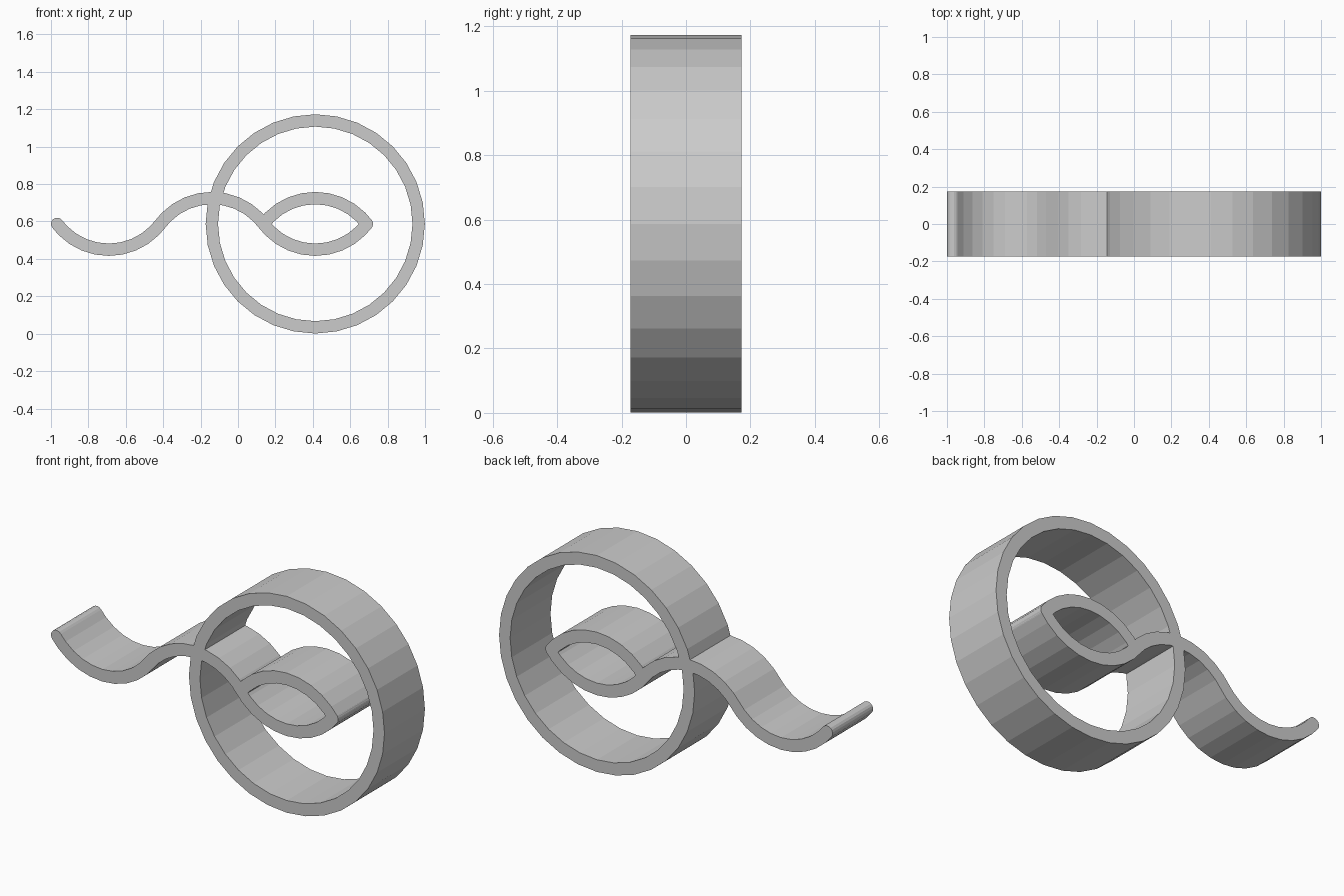
import bpy, bmesh
from math import sin, cos, pi, atan2, hypot, ceil, floor

cube = bpy.data.objects.get("Cube")
if cube:
    bpy.data.objects.remove(cube)

DEPTH = 0.173          # half depth of every strip
HALF = 0.033           # half thickness of every strip
MID = 0.587            # height of the axis
CHORD, SAG = 0.276, 0.138
RADIUS = (CHORD ** 2 + SAG ** 2) / (2 * SAG)
DROP = RADIUS - SAG
STEP = pi / 16

grey = bpy.data.materials.new("grey")
grey.use_nodes = True
COLOUR = (0.6, 0.6, 0.6, 1)
grey.diffuse_color = COLOUR
grey.node_tree.nodes["Principled BSDF"].inputs["Base Color"].default_value = COLOUR


def extrude_outline(name, outline):
    """Solid from a closed x-z outline."""
    bm = bmesh.new()
    face = bm.faces.new([bm.verts.new((x, -DEPTH, z)) for x, z in outline])
    back = bmesh.ops.extrude_face_region(bm, geom=[face])["geom"]
    moved = [v for v in back if isinstance(v, bmesh.types.BMVert)]
    bmesh.ops.translate(bm, verts=moved, vec=(0, 2 * DEPTH, 0))
    bmesh.ops.recalc_face_normals(bm, faces=bm.faces)
    return make_object(name, bm)


def make_object(name, bm):
    mesh = bpy.data.meshes.new(name)
    bm.to_mesh(mesh)
    bm.free()
    mesh.materials.append(grey)
    obj = bpy.data.objects.new(name, mesh)
    bpy.context.collection.objects.link(obj)
    return obj


def arc(cx, side):
    """Centre points and upward normals of one arc, left to right; side 1 is a crest."""
    limit = atan2(CHORD, DROP)
    n = floor(limit / STEP)
    angles = [-limit] + [i * STEP for i in range(-n, n + 1)] + [limit]
    return [(cx + RADIUS * sin(a), MID + side * (RADIUS * cos(a) - DROP),
             side * sin(a), cos(a)) for a in angles]


def strip(name, path):
    """Constant-width strip along a path, with rounded ends."""
    def cap(p, turn):
        x, z, nx, nz = p
        start = atan2(nz, nx) + turn
        return [(x + HALF * cos(start - pi * i / 8), z + HALF * sin(start - pi * i / 8))
                for i in range(9)]
    top = [(x + HALF * nx, z + HALF * nz) for x, z, nx, nz in path[1:-1]]
    low = [(x - HALF * nx, z - HALF * nz) for x, z, nx, nz in path[1:-1]]
    return extrude_outline(name, top + cap(path[-1], 0) + low[::-1] + cap(path[0], pi))


# Large ring
bm = bmesh.new()
cx, outer = 0.413, 0.586
loops = []
for r, y in ((outer, -DEPTH), (outer, DEPTH), (outer - 2 * HALF, DEPTH), (outer - 2 * HALF, -DEPTH)):
    loops.append([bm.verts.new((cx + r * cos(i * STEP), y, MID + r * sin(i * STEP))) for i in range(32)])
for k in range(4):
    a, b = loops[k], loops[(k + 1) % 4]
    for i in range(32):
        j = (i + 1) % 32
        bm.faces.new((a[i], a[j], b[j], b[i]))
bmesh.ops.recalc_face_normals(bm, faces=bm.faces)
ring = make_object("ring_with_wave", bm)

# Wavy tail running into the lower half of the eye loop
tail = arc(cx - 4 * CHORD, -1) + arc(cx - 2 * CHORD, 1)[1:] + arc(cx, -1)[1:]
wave = strip("wave", tail)

# Upper half of the eye loop
lid = strip("upper_arc", arc(cx, 1))

# Join everything into one clean solid
for part in (wave, lid):
    mod = ring.modifiers.new("union", "BOOLEAN")
    mod.operation, mod.solver, mod.object = "UNION", "EXACT", part
bpy.context.view_layer.update()
solid = bpy.data.meshes.new_from_object(ring.evaluated_get(bpy.context.evaluated_depsgraph_get()))
ring.modifiers.clear()
ring.data = solid
for part in (wave, lid):
    bpy.data.objects.remove(part)
